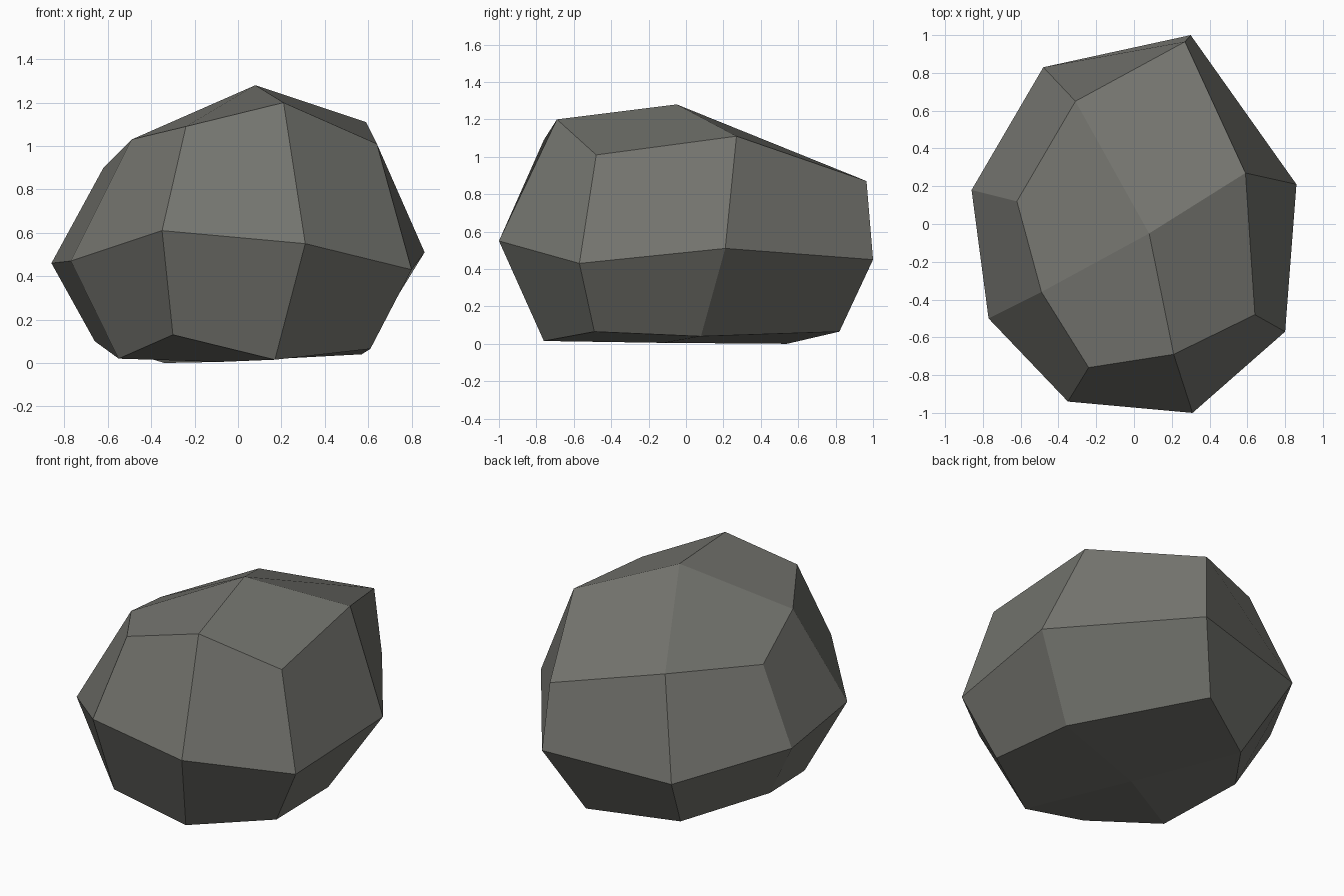
import bpy, bmesh

if "Cube" in bpy.data.objects:
    bpy.data.objects.remove(bpy.data.objects["Cube"])

# Rock as three irregular eight-sided rings with two poles, counter-clockwise from front right
UPPER = [(.21, -.69, 1.20), (.64, -.48, 1.01), (.59, .27, 1.11), (.27, .965, .87),
         (-.31, .65, .96), (-.62, .12, .90), (-.49, -.36, 1.03), (-.24, -.76, 1.09)]
MIDDLE = [(.31, -1, .55), (.80, -.57, .43), (.86, .21, .51), (.30, 1, .45),
          (-.48, .83, .38), (-.86, .18, .46), (-.77, -.50, .47), (-.35, -.94, .61)]
LOWER = [(.17, -.76, .015), (.61, -.49, .065), (.57, .08, .04), (.12, .82, .065),
         (-.34, .54, 0), (-.66, .11, .10), (-.55, -.39, .02), (-.30, -.80, .13)]
TOP, BOTTOM = (.08, -.05, 1.28), (-.08, -.12, .005)

bm = bmesh.new()
up, mid, low = [[bm.verts.new(p) for p in ring] for ring in (UPPER, MIDDLE, LOWER)]
top, bottom = bm.verts.new(TOP), bm.verts.new(BOTTOM)

# Side bands of quads
for a, b in ((up, mid), (mid, low)):
    for i in range(8):
        j = (i + 1) % 8
        bm.faces.new((a[i], b[i], b[j], a[j]))

# Four quads closing each end, meeting at the pole
for i in range(0, 8, 2):
    for pole, ring in ((top, up), (bottom, low)):
        bm.faces.new((pole, ring[i], ring[i + 1], ring[(i + 2) % 8]))
bmesh.ops.recalc_face_normals(bm, faces=bm.faces)

mesh = bpy.data.meshes.new("rock")
bm.to_mesh(mesh)
bm.free()
rock = bpy.data.objects.new("rock", mesh)
bpy.context.collection.objects.link(rock)

# Stone colour
stone = bpy.data.materials.new("grey_stone")
stone.diffuse_color = (.175, .176, .158, 1)
stone.use_nodes = True
stone.node_tree.nodes["Principled BSDF"].inputs["Base Color"].default_value = stone.diffuse_color
mesh.materials.append(stone)
